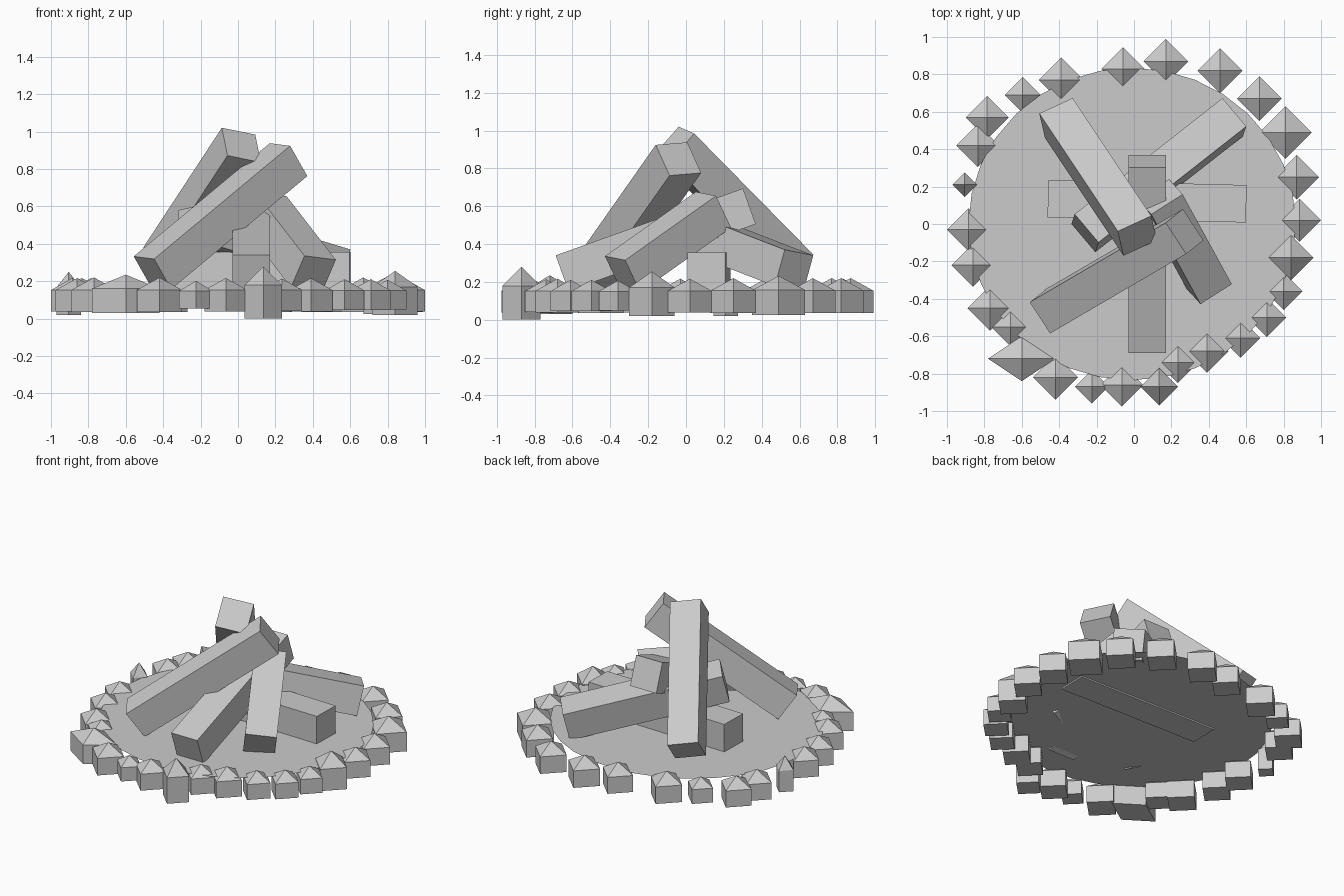
import bpy, bmesh
from math import cos, sin, tau
from mathutils import Vector, Matrix

if "Cube" in bpy.data.objects:
    bpy.data.objects.remove(bpy.data.objects["Cube"])


def finish(name, bm):
    bmesh.ops.recalc_face_normals(bm, faces=bm.faces)
    me = bpy.data.meshes.new(name)
    bm.to_mesh(me)
    bm.free()
    ob = bpy.data.objects.new(name, me)
    bpy.context.collection.objects.link(ob)
    return ob


def stone(i, x, y, r, rx=None, z=None):
    """Four-sided post with a pyramid cap, corners on the x and y axes."""
    rx = rx or r
    h = 0.04 + 1.2 * r
    z0, z2 = z or (0.128 - h / 2, 0.128 + h / 2)
    z1 = z0 + 0.64 * (z2 - z0)
    bm = bmesh.new()
    ring = [(x + rx, y), (x, y + r), (x - rx, y), (x, y - r)]
    low = [bm.verts.new((*p, z0)) for p in ring]
    mid = [bm.verts.new((*p, z1)) for p in ring]
    tip = bm.verts.new((x, y, z2))
    bm.faces.new(low[::-1])
    for k in range(4):
        n = (k + 1) % 4
        bm.faces.new((low[k], low[n], mid[n], mid[k]))
        bm.faces.new((mid[k], mid[n], tip))
    finish(f"ring_stone_{i:02d}", bm)


def log(name, a, b, side, size=0.2):
    """Square log between two axis end points; side sets its roll."""
    a, b = Vector(a), Vector(b)
    d = (b - a).normalized()
    w = Vector(side)
    w = (w - d * w.dot(d)).normalized()
    n = d.cross(w)
    m = Matrix((d * (b - a).length, w * size, n * size)).transposed().to_4x4()
    bm = bmesh.new()
    bmesh.ops.create_cube(bm, size=1, matrix=Matrix.Translation((a + b) / 2) @ m)
    finish(name, bm)


# Ash bed inside the stone ring
bm = bmesh.new()
bm.faces.new([bm.verts.new((-0.01 + 0.875 * cos(tau * k / 32), 0.835 * sin(tau * k / 32), 0.165))
              for k in range(32)])
finish("ash_bed", bm)

# Ring of stones: x, y, radius
stones = [
    (-.06, .83, .115), (.17, .87, .12), (.46, .82, .12), (.67, .67, .12),
    (.81, .49, .14), (.87, .25, .12), (.885, .02, .115), (.80, -.36, .10),
    (.71, -.50, .105), (.57, -.61, .105), (.39, -.68, .115), (.235, -.74, .11),
    (-.065, -.86, .115), (-.225, -.87, .09), (-.42, -.82, .12), (-.66, -.55, .105),
    (-.77, -.45, .12), (-.86, -.22, .115), (-.885, -.03, .115), (-.835, .42, .115),
    (-.785, .57, .115), (-.595, .69, .095), (-.39, .77, .12),
]
for i, s in enumerate(stones):
    stone(i, *s)
# Odd stones: taller or wider than the rest
stone(23, .135, -.87, .10, z=(0, .28))
stone(24, .84, -.18, .12, z=(.02, .255))
stone(25, -.905, .21, .065, z=(.02, .25))
stone(26, -.60, -.72, .12, rx=.18, z=(.03, .235))

# Stacked logs
log("log_back_left", (.018, -.063, .928), (-.402, .567, .288), (.195, .085, -.035))
log("log_front_left", (.27, -.04, .85), (-.457, -.465, .245), (.11, -.16, -.01))
log("log_front_right", (.14, .145, .581), (.403, -.335, .241), (.168, .11, -.02))
log("log_back_right", (.528, .571, .259), (-.262, -.049, .499), (-.134, .154, -.03))
log("log_front", (.07, -.655, .246), (.07, .335, .60), (1, 0, 0))
log("log_flat", (-.46, .135, .255), (.60, .108, .255), (0, 1, 0))
